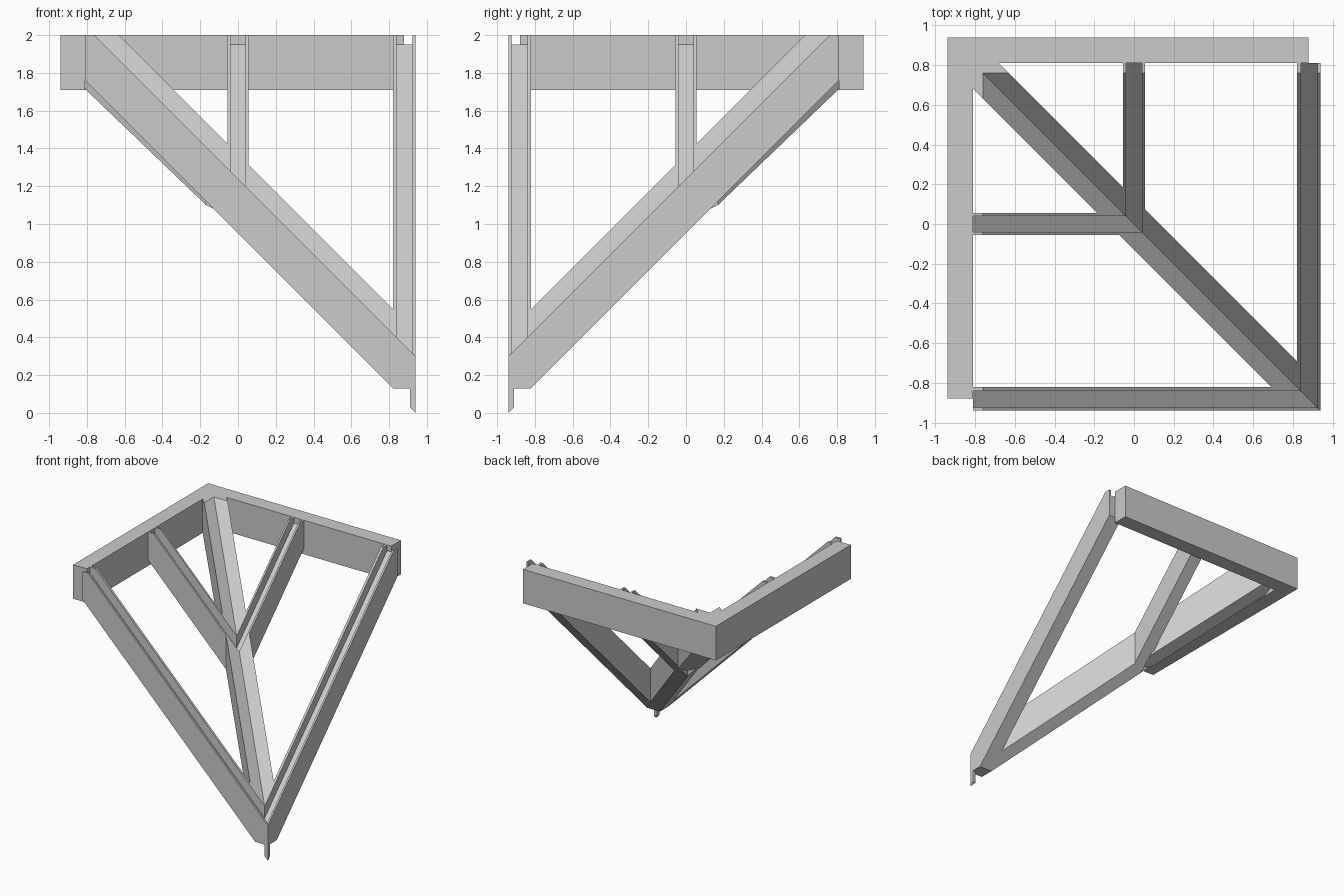
import bpy
import bmesh
from mathutils import Vector

cube = bpy.data.objects.get("Cube")
if cube:
    bpy.data.objects.remove(cube, do_unlink=True)

grey = bpy.data.materials.new("light_grey")
grey.use_nodes = True
colour = (0.6, 0.6, 0.6, 1.0)
grey.diffuse_color = colour
grey.node_tree.nodes["Principled BSDF"].inputs["Base Color"].default_value = colour

E = 0.94     # outer edge
I = 0.81     # inner face of the plates
W = 0.13     # x + y at the side of the valley rafter
TOP = 1.24   # roof plane: z = y + TOP
FLOOR = 1.14   # groove floor
UNDER = 0.95   # underside
SEAT = 0.13    # level cut at the foot


def solid(x, y, z, cuts=()):
    """Box trimmed by planes; each cut keeps normal . p <= d."""
    bm = bmesh.new()
    bmesh.ops.create_cube(bm, size=1)
    for v in bm.verts:
        for i, (lo, hi) in enumerate((x, y, z)):
            v.co[i] = hi if v.co[i] > 0 else lo
    for normal, d in cuts:
        n = Vector(normal)
        res = bmesh.ops.bisect_plane(
            bm, geom=bm.verts[:] + bm.edges[:] + bm.faces[:], dist=1e-5,
            plane_co=n * (d / n.length_squared), plane_no=n, clear_outer=True)
        edges = [e for e in res["geom_cut"]
                 if isinstance(e, bmesh.types.BMEdge) and e.is_boundary]
        if edges:
            bmesh.ops.edgeloop_fill(bm, edges=edges)
    return bm


def build(name, solids):
    """Join the solids with their reflection across the diagonal plane."""
    bm = bmesh.new()
    for part in solids:
        bmesh.ops.recalc_face_normals(part, faces=part.faces[:])
        for flip in (False, True):
            new = {v: bm.verts.new((-v.co.y, -v.co.x, v.co.z) if flip else v.co)
                   for v in part.verts}
            for f in part.faces:
                # the mitre plane itself stays open
                if all(abs(v.co.x + v.co.y) < 1e-4 for v in f.verts):
                    continue
                ring = [new[v] for v in f.verts]
                bm.faces.new(ring[::-1] if flip else ring)
        part.free()
    bmesh.ops.delete(bm, geom=[v for v in bm.verts if not v.link_faces],
                     context="VERTS")
    mesh = bpy.data.meshes.new(name)
    bm.to_mesh(mesh)
    bm.free()
    mesh.materials.append(grey)
    obj = bpy.data.objects.new(name, mesh)
    bpy.context.collection.objects.link(obj)


MITRE = ((-1, -1, 0), 0)


def below(c):
    return ((0, -1, 1), c)


def above(c):
    return ((0, 1, -1), -c)


def strip(x0, x1, top, edge=0):
    """Sloping strip of a rafter, starting where x + y = edge."""
    return solid((x0, x1), (-E, I), (SEAT, 2),
                 [below(top), above(UNDER), ((-1, -1, 0), -edge)])


# horizontal plates along the back and one side
build("wall_plates", [solid((-E, 0.88), (I, E), (1.71, 2), [MITRE])])

# grooved rafters: a lip on each side of a sunken floor
build("middle_rafters", [strip(-0.055, -0.04, TOP, W),
                         strip(-0.04, 0.04, FLOOR),
                         strip(0.04, 0.055, TOP, W)])
build("outer_rafters", [strip(0.82, 0.84, TOP, W),
                        strip(0.84, 0.925, FLOOR),
                        strip(0.925, E, TOP)])

# diagonal valley rafter with a V-shaped top
side = ((1, 1, 0), W)
build("valley_rafter_upper", [
    solid((-I, -0.04), (-E, I), (SEAT, 2),
          [below(TOP), side, MITRE, ((-0.48, 0.48, -1), -1.0)])])
build("valley_rafter_lower", [
    solid((0.04, 0.84), (-E, I), (SEAT, 2),
          [below(TOP), above(UNDER), side, MITRE])])

# small spike under the outer corner
build("corner_tail", [solid((0.91, E), (-E, -0.91), (0, 0.2),
                            [above(E), MITRE])])
